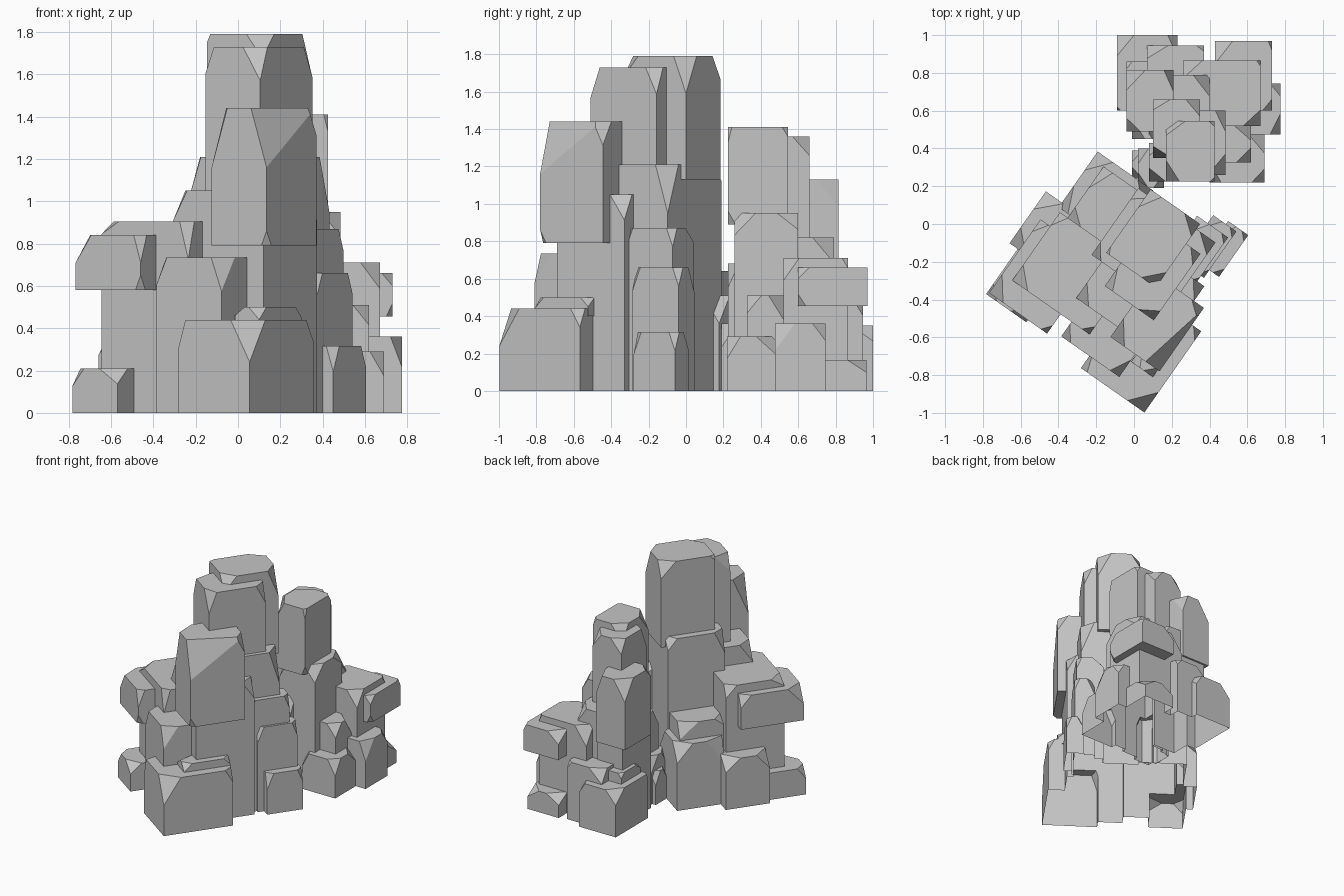
import bpy, bmesh, math, random
from mathutils import Vector, Matrix

cube = bpy.data.objects.get("Cube")
if cube:
    bpy.data.objects.remove(cube, do_unlink=True)

stone = bpy.data.materials.new("grey_stone")
stone.use_nodes = True
stone.diffuse_color = (0.56, 0.56, 0.56, 1)
stone.node_tree.nodes["Principled BSDF"].inputs["Base Color"].default_value = stone.diffuse_color

rng = random.Random(4)


def chop(bm, corner, a, b, h):
    """Slice off a corner; a, b, h are signed distances along its three edges."""
    p = [corner + Vector(v) for v in ((a, 0, 0), (0, b, 0), (0, 0, h))]
    normal = (p[1] - p[0]).cross(p[2] - p[0]).normalized()
    if normal.dot(corner - p[0]) < 0:
        normal = -normal
    geom = bm.verts[:] + bm.edges[:] + bm.faces[:]
    cut = bmesh.ops.bisect_plane(bm, geom=geom, plane_co=p[0], plane_no=normal,
                                 clear_outer=True, dist=1e-5)
    edges = [e for e in cut["geom_cut"] if isinstance(e, bmesh.types.BMEdge)]
    if edges:
        bmesh.ops.contextual_create(bm, geom=edges)


def rock(name, turn, x, y, length, depth, z0, z1, cuts=None):
    """Chipped block: (x, y) is its front right corner, turned about z by degrees."""
    bm = bmesh.new()
    bmesh.ops.create_cube(bm, size=1)
    height = z1 - z0
    # Ground blocks reach below the ground, to be trimmed later
    base = z0 if z0 > 0 else -rng.uniform(0.05, 0.1)
    for v in bm.verts:
        v.co = Vector(((v.co.x - 0.5) * length, (v.co.y + 0.5) * depth,
                       z1 if v.co.z > 0 else base))
    cuts = cuts or {}
    # Chipped top corners: front, left, right, back
    for key, sx, sy in (("front", 1, -1), ("left", -1, -1),
                        ("right", 1, 1), ("back", -1, 1)):
        size = (min(rng.uniform(0.05, 0.12), length * 0.4),
                min(rng.uniform(0.05, 0.12), depth * 0.4),
                min(rng.uniform(0.07, 0.16), height * 0.4))
        a, b, h = cuts.get(key, size)
        corner = Vector((0 if sx > 0 else -length, 0 if sy < 0 else depth, z1))
        chop(bm, corner, -sx * a, -sy * b, -h)
    if z0 > 0:
        # Small chip under the front corner of an overhang
        chop(bm, Vector((0, 0, z0)), -0.03, 0.04, min(0.07, height * 0.3))
    bmesh.ops.transform(bm, verts=bm.verts, matrix=Matrix.Translation((x, y, 0))
                        @ Matrix.Rotation(math.radians(turn), 4, "Z"))
    bmesh.ops.recalc_face_normals(bm, faces=bm.faces)
    mesh = bpy.data.meshes.new(name)
    bm.to_mesh(mesh)
    bm.free()
    mesh.materials.append(stone)
    return bpy.data.objects.new(name, mesh)


def fuse(name, blocks):
    """Merge blocks into one outer shell that is open at the ground."""
    group = bpy.data.collections.new(name + "_blocks")
    bpy.context.scene.collection.children.link(group)
    body = blocks[0]
    bpy.context.collection.objects.link(body)
    for block in blocks[1:]:
        block.hide_render = True
        group.objects.link(block)
    union = body.modifiers.new("union", "BOOLEAN")
    union.operation = "UNION"
    union.solver = "EXACT"
    union.operand_type = "COLLECTION"
    union.collection = group
    bpy.context.view_layer.update()
    shell = bpy.data.meshes.new_from_object(
        body.evaluated_get(bpy.context.evaluated_depsgraph_get()))
    body.modifiers.clear()
    for block in blocks[1:]:
        bpy.data.objects.remove(block, do_unlink=True)
    bpy.data.collections.remove(group)
    bm = bmesh.new()
    bm.from_mesh(shell)
    bmesh.ops.bisect_plane(bm, geom=bm.verts[:] + bm.edges[:] + bm.faces[:],
                           plane_co=(0, 0, 0), plane_no=(0, 0, 1), clear_inner=True)
    for f in bm.faces:
        f.material_index = 0
    bm.to_mesh(shell)
    bm.free()
    shell.materials.clear()
    shell.materials.append(stone)
    body.data = shell
    body.name = shell.name = name


tall_blocks, low_blocks = [], []


def tall(name, *args, **kw):
    tall_blocks.append(rock(name, -35, *args, **kw))


def low(name, x0, x1, y0, y1, z0, z1, **kw):
    low_blocks.append(rock(name, 0, x1, y0, x1 - x0, y1 - y0, z0, z1, **kw))


# Turned main stack: core columns
tall("rear_core", 0.185, -0.45, 0.5, 0.43, 0, 1.21,
     cuts={"right": (0.1, 0.08, 0.26), "left": (0.06, 0.08, 0.17)})
tall("front_core", 0.12, -0.69, 0.52, 0.44, 0, 1.05,
     cuts={"left": (0.08, 0.1, 0.14)})

# Main stack: upper blocks
tall("summit", 0.115, -0.336, 0.32, 0.41, 1.13, 1.79,
     cuts={"right": (0.1, 0.08, 0.2), "left": (0.02, 0.04, 0.04)})
tall("upper_block", 0.105, -0.51, 0.317, 0.43, 0.9, 1.73,
     cuts={"front": (0.1, 0.06, 0.16), "left": (0.05, 0.12, 0.13)})
tall("overhang_block", 0.135, -0.78, 0.317, 0.41, 0.79, 1.44,
     cuts={"front": (0.09, 0.4, 0.28), "left": (0.09, 0.12, 0.28)})

# Main stack: front and left boulders
tall("front_boulder", 0.055, -0.998, 0.41, 0.525, 0, 0.44,
     cuts={"front": (0.11, 0.13, 0.2), "left": (0.04, 0.12, 0.13), "right": (0.05, 0.06, 0.1)})
tall("front_ledge", 0.1, -0.81, 0.14, 0.35, 0.4, 0.5,
     cuts={"front": (0.06, 0.06, 0.06), "right": (0.06, 0.05, 0.05)})
tall("front_left_boulder", -0.078, -0.81, 0.375, 0.5, 0, 0.735,
     cuts={"front": (0.06, 0.11, 0.16), "left": (0.06, 0.08, 0.13)})
tall("left_boulder", -0.235, -0.585, 0.5, 0.44, 0, 0.905,
     cuts={"left": (0.1, 0.1, 0.06), "front": (0.05, 0.05, 0.18)})
tall("left_overhang", -0.46, -0.58, 0.375, 0.475, 0.58, 0.84,
     cuts={"left": (0.09, 0.12, 0.13), "front": (0.04, 0.05, 0.13)})
tall("left_foot", -0.57, -0.52, 0.26, 0.4, 0, 0.21)

# Main stack: rear boulders
tall("rear_left_boulder", -0.29, -0.36, 0.45, 0.335, 0, 0.39)
tall("rear_boulder", -0.104, -0.118, 0.36, 0.36, 0, 0.51,
     cuts={"back": (0.1, 0.12, 0.14), "left": (0.06, 0.14, 0.18), "right": (0.1, 0.1, 0.15)})
tall("rear_step", -0.04, -0.22, 0.4, 0.36, 0, 0.64,
     cuts={"back": (0.06, 0.14, 0.12)})

# Main stack: stepped slabs on the right
slab_cuts = {"right": (0.04, 0.04, 0.1), "front": (0.04, 0.05, 0.12)}
tall("outer_slab", 0.45, -0.28, 0.13, 0.27, 0, 0.315, cuts=slab_cuts)
tall("middle_slab", 0.37, -0.285, 0.15, 0.3, 0, 0.66, cuts=slab_cuts)
tall("inner_slab", 0.32, -0.325, 0.2, 0.31, 0, 0.87, cuts=slab_cuts)

# Rear stack: columns
low("front_core", 0.18, 0.485, 0.26, 0.6, 0, 0.95)
low("rear_core", 0.08, 0.4, 0.45, 0.79, 0, 0.82)
low("left_column", -0.01, 0.21, 0.45, 0.8, 0, 0.75)
low("summit", 0.17, 0.425, 0.225, 0.545, 0.89, 1.41,
    cuts={"front": (0.02, 0.02, 0.08), "right": (0.03, 0.03, 0.05)})
low("upper_block", 0.1, 0.35, 0.35, 0.66, 0.7, 1.36)
low("shoulder", -0.04, 0.21, 0.49, 0.815, 0.6, 1.13)

# Rear stack: boulders around the foot
low("right_boulder", 0.26, 0.67, 0.52, 0.865, 0, 0.71,
    cuts={"right": (0.02, 0.03, 0.05)})
low("right_overhang", 0.43, 0.73, 0.6, 0.97, 0.455, 0.66,
    cuts={"front": (0.05, 0.06, 0.06), "right": (0.02, 0.05, 0.04)})
low("right_step", 0.35, 0.62, 0.325, 0.52, 0, 0.51)
low("right_foot", 0.45, 0.775, 0.475, 0.745, 0, 0.36)
low("front_foot", 0.4, 0.69, 0.22, 0.48, 0, 0.29)
low("rear_foot", 0.43, 0.7, 0.65, 0.965, 0, 0.165)
low("rear_boulder", 0.07, 0.37, 0.6, 0.945, 0, 0.455,
    cuts={"right": (0.04, 0.03, 0.05)})
low("rear_left_boulder", -0.09, 0.23, 0.6, 1.0, 0, 0.35,
    cuts={"left": (0.02, 0.02, 0.04), "back": (0.09, 0.11, 0.1)})
low("rear_left_ledge", -0.04, 0.15, 0.62, 0.86, 0.33, 0.43,
    cuts={"back": (0.03, 0.04, 0.04)})

# Thin slabs joining the two stacks
low("front_slab", 0.08, 0.3, 0.225, 0.43, 0, 0.68)
low("joint_slab", 0.02, 0.16, 0.19, 0.4, 0, 0.36)
low("joint_chip", -0.01, 0.13, 0.24, 0.39, 0, 0.25)

fuse("tall_rock_stack", tall_blocks)
fuse("rear_rock_stack", low_blocks)
